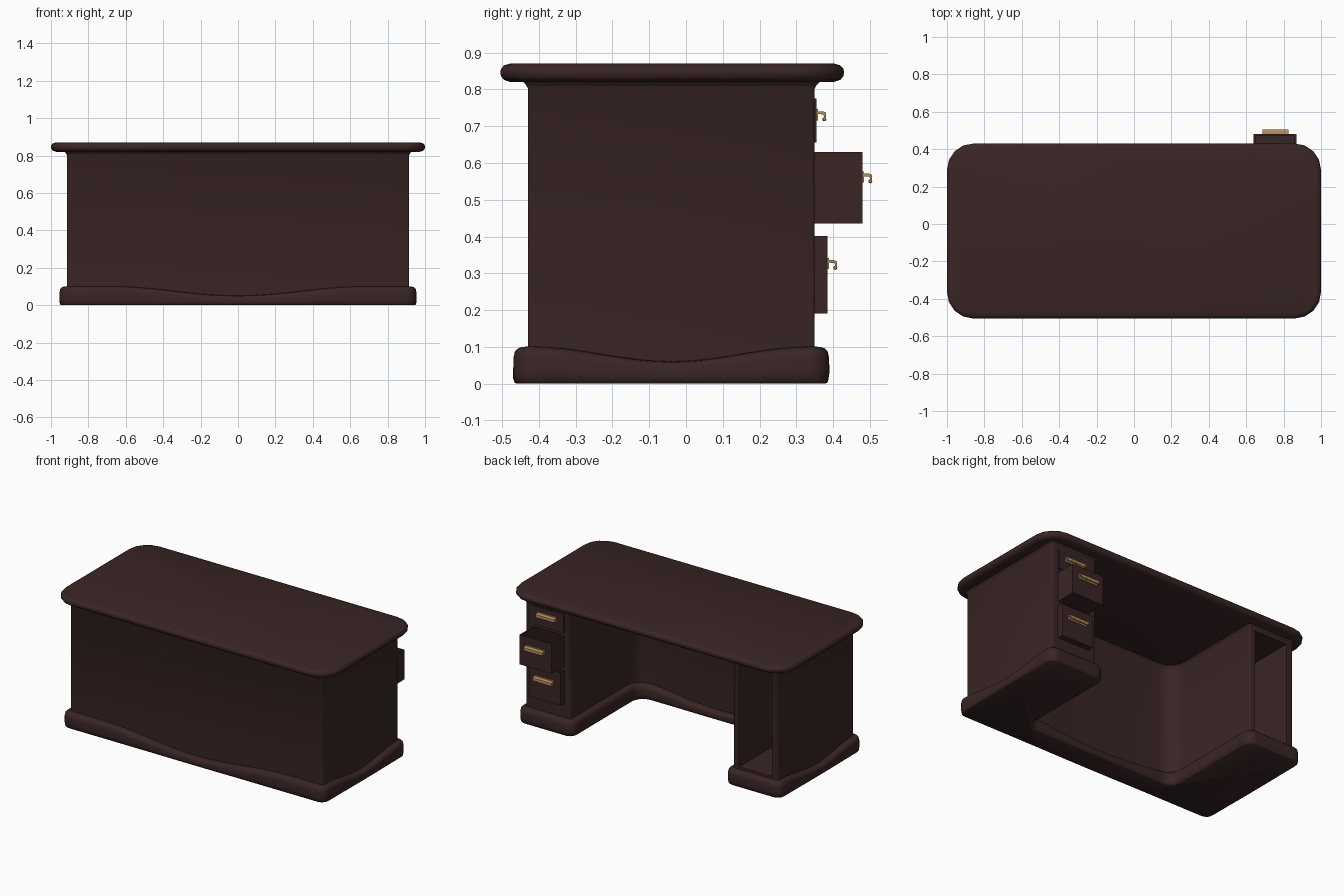
import bpy, bmesh, math
from mathutils import Vector

if "Cube" in bpy.data.objects:
    bpy.data.objects.remove(bpy.data.objects["Cube"])


def material(name, rgb):
    m = bpy.data.materials.new(name)
    m.diffuse_color = (*rgb, 1)
    m.use_nodes = True
    m.node_tree.nodes["Principled BSDF"].inputs["Base Color"].default_value = m.diffuse_color
    return m


WOOD = material("dark_wood", (0.042, 0.0185, 0.0185))
BRASS = material("brass", (0.46, 0.27, 0.11))


def finish(name, bm, mat, angle=35):
    bmesh.ops.recalc_face_normals(bm, faces=bm.faces[:])
    me = bpy.data.meshes.new(name)
    bm.to_mesh(me)
    bm.free()
    me.materials.append(mat)
    ob = bpy.data.objects.new(name, me)
    bpy.context.collection.objects.link(ob)
    smooth(ob, angle)
    return ob


def smooth(ob, angle=35):
    bpy.ops.object.select_all(action='DESELECT')
    ob.select_set(True)
    bpy.context.view_layer.objects.active = ob
    bpy.ops.object.shade_smooth_by_angle(angle=math.radians(angle))


def rounded(corners, arc=4, cuts=1):
    """Closed outline from (x, y, radius) right-angle corners."""
    ends = []
    n = len(corners)
    for i, (x, y, r) in enumerate(corners):
        p = Vector((x, y))
        a = (Vector(corners[i - 1][:2]) - p).normalized()
        b = (Vector(corners[(i + 1) % n][:2]) - p).normalized()
        c = p + r * (a + b)
        ends.append([c - r * (b * math.cos(t) + a * math.sin(t))
                     for t in (math.pi / 2 * k / arc for k in range(arc + 1))])
    pts = []
    for i in range(n):
        pts += ends[i]
        s, e = ends[i][-1], ends[(i + 1) % n][0]
        pts += [s.lerp(e, k / cuts) for k in range(1, cuts)]
    return pts


def loft(bm, rings, cap_top=True):
    loops = [[bm.verts.new(p) for p in ring] for ring in rings]
    n = len(loops[0])
    for lo, hi in zip(loops, loops[1:]):
        for i in range(n):
            j = (i + 1) % n
            bm.faces.new((lo[i], lo[j], hi[j], hi[i]))
    bm.faces.new(loops[0][::-1])
    if cap_top:
        bm.faces.new(loops[-1])


def u_outline(e, r, cuts=1):
    """U-shaped footprint of the desk, grown outward by e."""
    X, I, F, B, P = 0.915 + e, 0.59 - e, -0.43 - e, 0.35 + e, -0.35 + e
    q = 0.11 - e
    return rounded([(-X, F, r), (X, F, r), (X, B, r), (I, B, r), (I, P, q),
                    (-I, P, q), (-I, B, r), (-X, B, r)], 5, cuts)


def box(bm, x0, x1, y0, y1, z0, z1):
    vs = bmesh.ops.create_cube(bm, size=1)["verts"]
    for v in vs:
        v.co = Vector(((x0 + x1) / 2 + v.co.x * (x1 - x0),
                       (y0 + y1) / 2 + v.co.y * (y1 - y0),
                       (z0 + z1) / 2 + v.co.z * (z1 - z0)))
    return vs


# desk top with rounded corners and bullnose edge
def top_ring(z, e):
    c = 0.14 + e
    return [(p.x, p.y, z) for p in rounded(
        [(-1 - e, -0.505 - e, c), (1 + e, -0.505 - e, c),
         (1 + e, 0.43 + e, c), (-1 - e, 0.43 + e, c)], 4)]


bm = bmesh.new()
loft(bm, [top_ring(z, e) for z, e in
          ((0.82, -0.028), (0.826, -0.01), (0.836, -0.002), (0.846, 0),
           (0.856, -0.002), (0.865, -0.01), (0.87, -0.026))])
finish("desk_top", bm, WOOD, 50)


# base plinth, its upper edge dipping at the front and the sides
def dip(x, y):
    d = 0
    if y < -0.25 and abs(x) < 0.68:
        d += 0.025 * (1 + math.cos(math.pi * x / 0.68))
    if abs(x) > 0.88 and abs(y + 0.04) < 0.38:
        d += 0.02 * (1 + math.cos(math.pi * (y + 0.04) / 0.38))
    return d


bm = bmesh.new()
rings = []
for z, e in ((0, 0.03), (0.005, 0.036), (0.03, 0.04), (0.07, 0.039),
             (0.088, 0.035), (0.097, 0.025), (0.1, 0.012), (0.101, -0.004)):
    rings.append([(p.x, p.y, z * (1 - 10 * dip(p.x, p.y)))
                  for p in u_outline(e, 0.015 + e, 20)])
loft(bm, rings, cap_top=False)
finish("base_plinth", bm, WOOD, 50)

# body: two pedestals joined by the front panel
bm = bmesh.new()
loft(bm, [[(p.x, p.y, z) for p in u_outline(e, 0.008 + e)] for z, e in
          ((0.015, 0), (0.803, 0), (0.812, 0.005), (0.825, 0.018))])
body = finish("pedestals_and_front_panel", bm, WOOD)

# drawers: bottom, top, front face, handle height
DRAWERS = (("top_drawer", 0.655, 0.775, 0.355, 0.732),
           ("middle_drawer", 0.435, 0.63, 0.48, 0.563),
           ("bottom_drawer", 0.19, 0.402, 0.385, 0.328))
X0, X1 = 0.64, 0.87

# cut the open cubby and the drawer pockets
bm = bmesh.new()
box(bm, -0.87, -0.63, -0.33, 0.5, 0.115, 0.79)
for _, z0, z1, _, _ in DRAWERS:
    box(bm, X0 - 0.004, X1 + 0.004, -0.25, 0.5, z0 - 0.004, z1 + 0.004)
cutter = finish("opening_cutter", bm, WOOD)
cutter.hide_render = True
mod = body.modifiers.new("openings", 'BOOLEAN')
mod.operation = 'DIFFERENCE'
mod.solver = 'EXACT'
mod.object = cutter
dg = bpy.context.evaluated_depsgraph_get()
cut_mesh = bpy.data.meshes.new_from_object(body.evaluated_get(dg))
body.modifiers.clear()
body.data = cut_mesh
bpy.data.objects.remove(cutter)
smooth(body)


# brass pull: back plate, drooping lip and a beaded grip
def pull(name, yf, zc):
    xa, xb = 0.687, 0.825
    bm = bmesh.new()
    box(bm, xa, xb, yf - 0.002, yf + 0.004, zc - 0.016, zc + 0.014)
    lip = [(0, 0.008), (0.018, 0.008), (0.026, 0.004), (0.026, -0.012),
           (0.021, -0.014), (0.019, 0), (0, 0.001)]
    loft(bm, [[(x, yf + y, zc + z) for y, z in lip] for x in (xa, xb)])
    rings = []
    for k in range(23):
        r = 0.0055 if k % 2 else 0.0035
        x = xa + (xb - xa) * k / 22
        rings.append([(x, yf + 0.021 + r * math.cos(t), zc - 0.013 + r * math.sin(t))
                      for t in (math.tau * j / 8 for j in range(8))])
    loft(bm, rings)
    finish(name, bm, BRASS)


for name, z0, z1, yf, zh in DRAWERS:
    # open-topped drawer box
    bm = bmesh.new()
    box(bm, X0, X1, yf - 0.55, yf, z0, z1)
    lid = max(bm.faces, key=lambda f: f.calc_center_median().z)
    bmesh.ops.inset_region(bm, faces=[lid], thickness=0.015)
    floor = bmesh.ops.extrude_discrete_faces(bm, faces=[lid])["faces"][0]
    bmesh.ops.translate(bm, verts=floor.verts[:], vec=(0, 0, -(z1 - z0 - 0.015)))
    finish(name, bm, WOOD)
    pull(name + "_pull", yf, zh)
